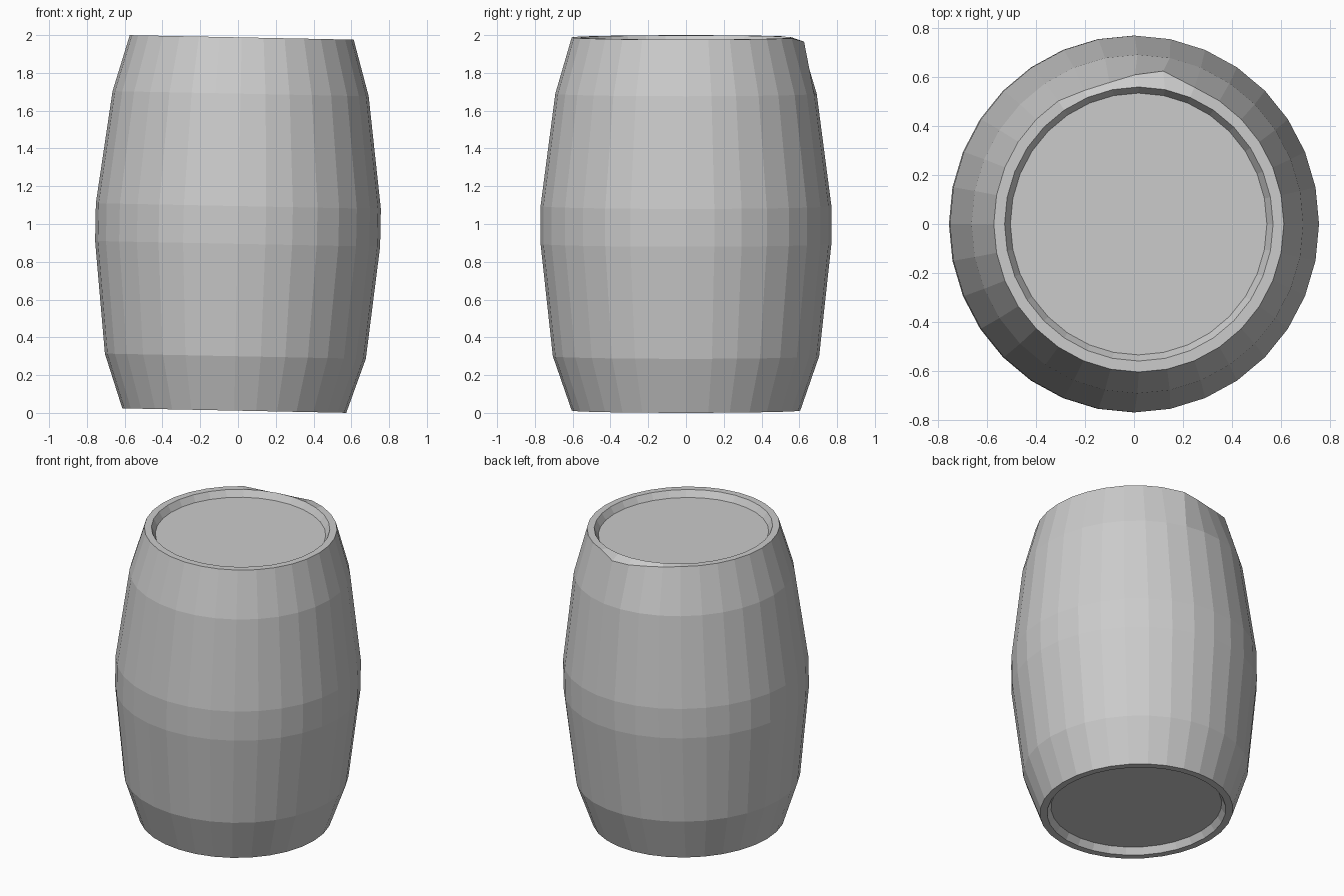
import bpy, bmesh
from math import sin, cos, pi
from mathutils import Matrix

if "Cube" in bpy.data.objects:
    bpy.data.objects.remove(bpy.data.objects["Cube"])

SIDES = 32
TILT = 0.02          # slight lean toward +x
X_SCALE = 0.98

# radius, height from the barrel's middle: bottom panel, rim, staves, rim, top panel
profile = [(0.535, -0.945), (0.56, -0.988), (0.605, -0.988), (0.705, -0.70),
           (0.77, -0.105), (0.77, 0.095), (0.692, 0.69),
           (0.605, 0.988), (0.56, 0.988), (0.535, 0.945)]

bm = bmesh.new()
rings = []
for r, z in profile:
    rings.append([bm.verts.new((X_SCALE * r * cos(2 * pi * i / SIDES),
                                r * sin(2 * pi * i / SIDES), z))
                  for i in range(SIDES)])
for low, high in zip(rings, rings[1:]):
    for i in range(SIDES):
        j = (i + 1) % SIDES
        bm.faces.new((low[i], low[j], high[j], high[i]))
bm.faces.new(rings[0][::-1])
bm.faces.new(rings[-1])

# Small chip in the back of the top rim
rim = rings[7]
for i, x, y, drop in [(7, 0.10, 0.625, 0.02), (8, -0.015, 0.61, 0.025),
                      (9, -0.12, 0.578, 0.02), (10, -0.225, 0.545, 0.012)]:
    rim[i].co = (x, y, rim[i].co.z - drop)
bm.normal_update()

# Lean the barrel and stand it on the floor
bmesh.ops.transform(bm, verts=bm.verts,
                    matrix=Matrix.Translation((0, 0, 1)) @ Matrix.Rotation(TILT, 4, 'Y'))

mesh = bpy.data.meshes.new("barrel")
bm.to_mesh(mesh)
bm.free()
barrel = bpy.data.objects.new("barrel", mesh)
bpy.context.collection.objects.link(barrel)
